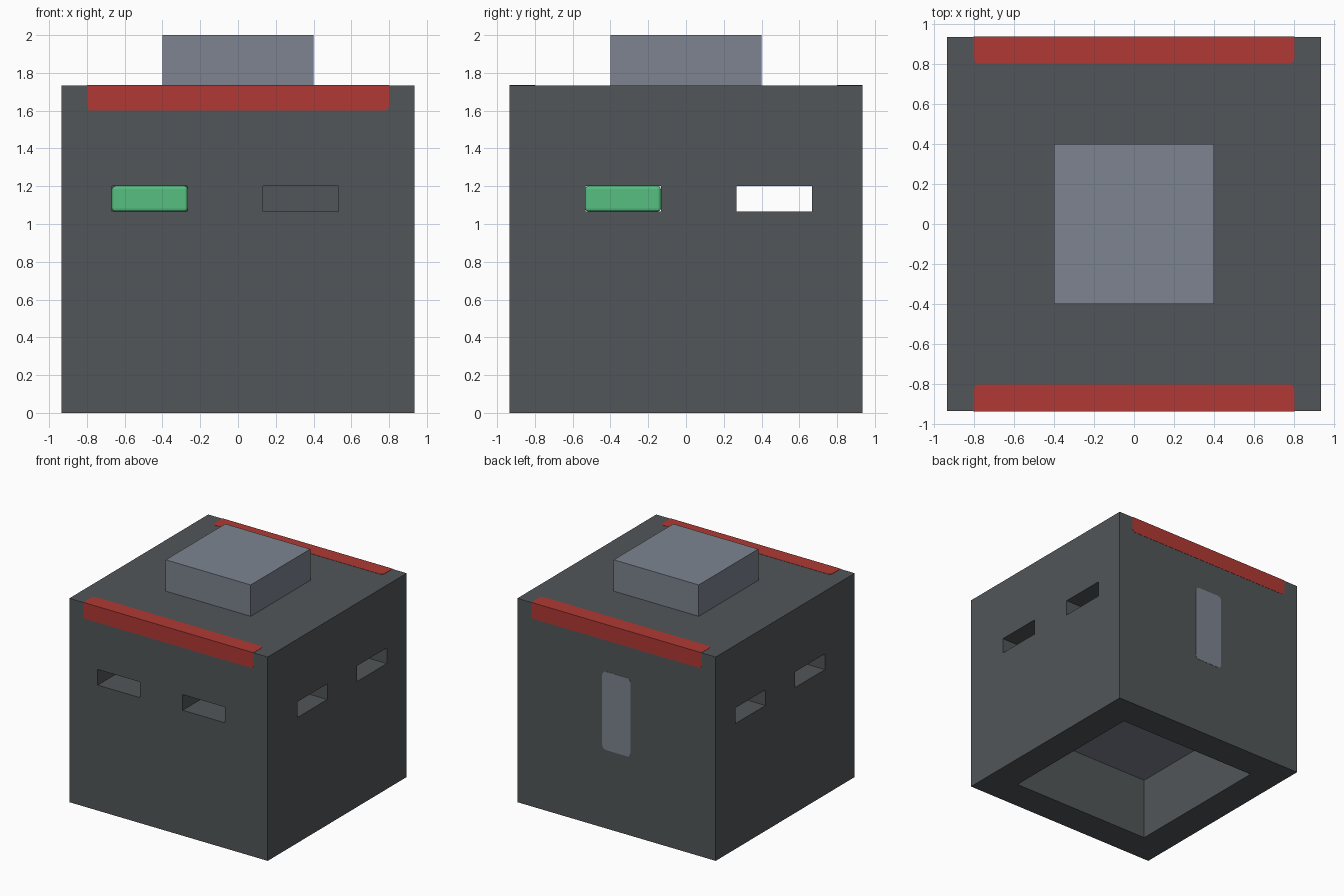
import bpy, bmesh
from mathutils import Vector

U = 1 / 15  # modelling grid unit
LIFT = 0.002  # how far flush trim stands proud of the shell

if "Cube" in bpy.data.objects:
    bpy.data.objects.remove(bpy.data.objects["Cube"])


def material(name, rgb):
    """Flat material from display colour values."""
    lin = [((c / 255 + 0.055) / 1.055) ** 2.4 for c in rgb] + [1]
    mat = bpy.data.materials.new(name)
    mat.use_nodes = True
    mat.diffuse_color = lin
    mat.node_tree.nodes["Principled BSDF"].inputs["Base Color"].default_value = lin
    return mat


def box(name, lo, hi, mat=None, rounded=None, radius=0.025):
    """Box between two corners; 'rounded' picks edges by midpoint and direction."""
    lo, hi = Vector(lo), Vector(hi)
    mid, size = (lo + hi) / 2, hi - lo
    bm = bmesh.new()
    bmesh.ops.create_cube(bm, size=1)
    for v in bm.verts:
        v.co = Vector(a * b for a, b in zip(v.co, size)) + mid
    if rounded:
        edges = []
        for e in bm.edges:
            d = e.verts[1].co - e.verts[0].co
            axis = max(range(3), key=lambda i: abs(d[i]))
            if rounded(axis, (e.verts[0].co + e.verts[1].co) / 2 - mid):
                edges.append(e)
        bmesh.ops.bevel(bm, geom=edges, offset=radius, segments=3,
                        profile=0.5, affect='EDGES')
    mesh = bpy.data.meshes.new(name)
    bm.to_mesh(mesh)
    bm.free()
    obj = bpy.data.objects.new(name, mesh)
    bpy.context.collection.objects.link(obj)
    if mat:
        mesh.materials.append(mat)
    return obj


def cut(target, lo, hi):
    """Subtract a box from the target and remove the cutter."""
    cutter = box("cutter", lo, hi, target.data.materials[0])
    cutter.hide_render = True
    mod = target.modifiers.new("cut", 'BOOLEAN')
    mod.operation, mod.solver, mod.object = 'DIFFERENCE', 'EXACT', cutter
    bpy.context.view_layer.objects.active = target
    bpy.ops.object.modifier_apply(modifier=mod.name)
    bpy.data.objects.remove(cutter)


charcoal = material("charcoal", (82, 86, 88))
steel = material("blue_grey", (125, 132, 144))
red = material("red", (176, 57, 52))
green = material("green", (86, 191, 129))

W, H = 14 * U, 26 * U    # shell half width and height
C = 10 * U               # cavity half width
Z0, Z1 = 16 * U, 18 * U  # slot heights

# Hollow shell, open underneath, with paired slots on the front and both sides
shell = box("shell", (-W, -W, 0), (W, W, H), charcoal)
cut(shell, (-C, -C, -1), (C, C, 22 * U))
for start in (-10, 2):
    cut(shell, (start * U, -1.2, Z0), ((start + 6) * U, -0.5, Z1))
for start in (-8, 4):
    cut(shell, (-1.2, start * U, Z0), (1.2, (start + 6) * U, Z1))

# Top cap and inner floor
box("top_cap", (-6 * U, -6 * U, H), (6 * U, 6 * U, 2), steel)
box("inner_floor", (-C, -C, 8 * U), (C, C, 12 * U), steel)

# Red strips wrapping the front and back top edges
for name, s in (("front_strip", -1), ("back_strip", 1)):
    ys = sorted((s * 12 * U, s * (W + LIFT)))
    box(name, (-12 * U, ys[0], 24 * U), (12 * U, ys[1], H + LIFT), red,
        lambda axis, m, s=s: (axis == 1 and m.z < 0) or (axis == 2 and m.y * s < 0))

# Rounded upright panel on the back
box("back_panel", (-2 * U, W - U, 10 * U), (2 * U, W + LIFT, 20 * U), steel,
    lambda axis, m: axis == 1, 0.035)

# Green core seen through the slots
core = box("green_core", (-10 * U, -8 * U, Z0), (-4 * U, -2 * U, Z1), green,
           lambda axis, m: True, 0.015)
